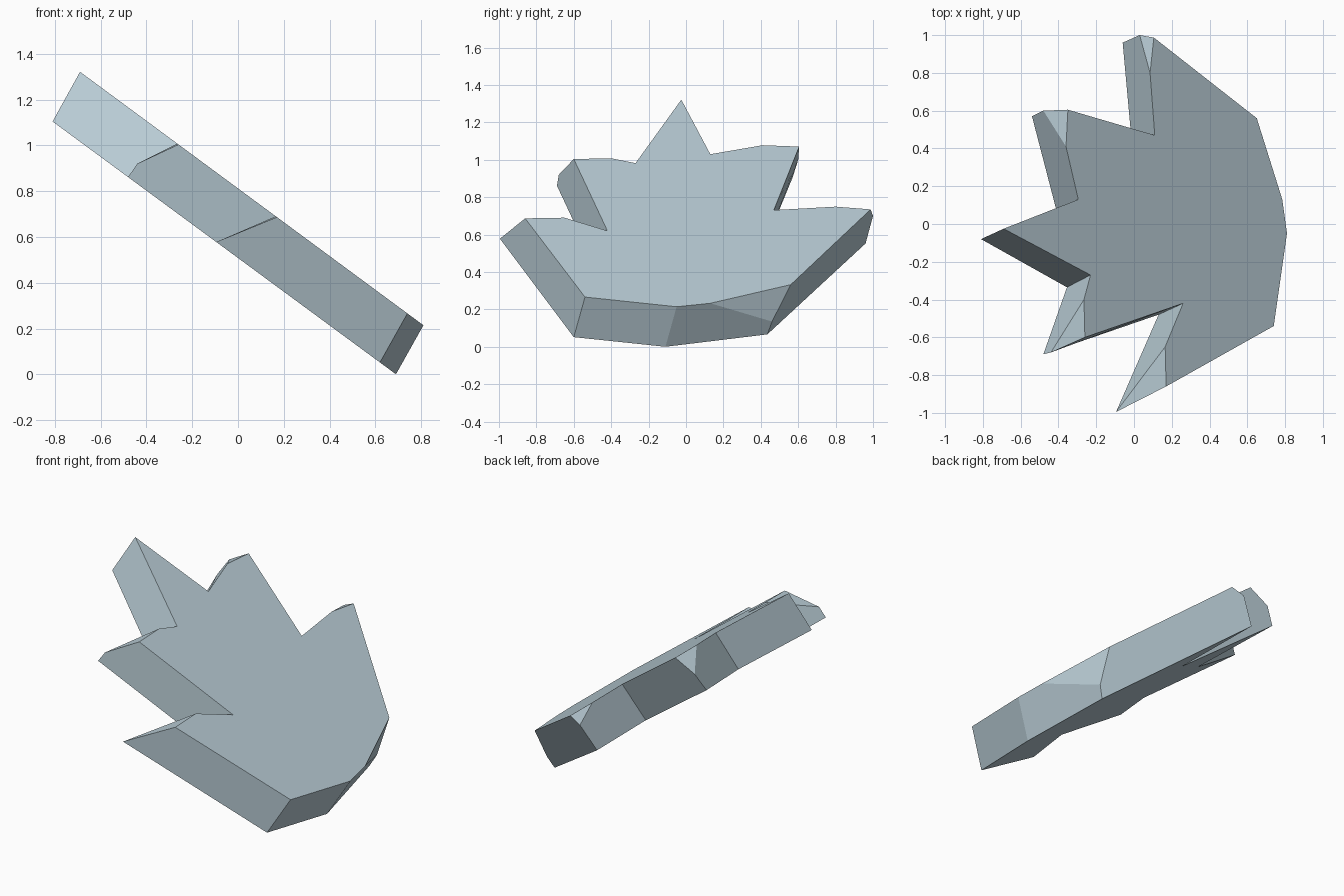
import bpy, bmesh

if "Cube" in bpy.data.objects:
    bpy.data.objects.remove(bpy.data.objects["Cube"])

# Outlines (x, y) of the tilted slab; z follows from two parallel sloping planes
top_outline = [(-.69, -.025), (-.295, .13), (-.36, .41), (-.35, .605), (.11, .47),
               (.085, .8), (.105, .987), (.65, .56), (.785, .13), (.81, -.05),
               (.74, -.54), (.17, -.86), (.165, -.65), (.26, -.42), (-.26, -.6),
               (-.265, -.4), (-.23, -.27)]
bottom_outline = [(-.81, -.08), (-.41, .07), (-.54, .57), (-.01, .41), (-.06, .96),
                  (.6, .435), (.69, -.11), (.62, -.6), (-.095, -.995), (.13, -.48),
                  (-.48, -.69), (-.355, -.335)]
# Corner points of the chipped lobes, part way down the rim
chips = [(-.48, .6, 1.0), (.03, 1.0, .70), (.635, .46, .135), (-.44, -.68, .92)]

bm = bmesh.new()
v = {}
for i, (x, y) in enumerate(top_outline):
    v[f"t{i}"] = bm.verts.new((x, y, .812 - .738 * x))
for i, (x, y) in enumerate(bottom_outline):
    v[f"b{i}"] = bm.verts.new((x, y, .508 - .736 * x))
for i, p in enumerate(chips):
    v[f"m{i}"] = bm.verts.new(p)

# Broad faces
bm.faces.new([v[f"t{i}"] for i in range(len(top_outline))])
bm.faces.new([v[f"b{i}"] for i in reversed(range(len(bottom_outline)))])

# Rim faces
rim = """b0 b1 t1 t0|b1 b2 m0 t2 t1|m0 t3 t2|b2 b3 t4 t3 m0|b3 b4 m1 t5 t4|m1 t6 t5
|b4 b5 m2 t7 t6 m1|m2 t8 t7|b5 b6 t9 t8 m2|b6 b7 t10 t9|b7 b8 t11 t10|b8 t12 t11
|b8 b9 t13 t12|b9 b10 m3 t14 t13|m3 t15 t14|b10 b11 t16 t15 m3|b11 b0 t0 t16"""
for names in rim.split("|"):
    bm.faces.new([v[n] for n in names.split()])
bmesh.ops.recalc_face_normals(bm, faces=bm.faces)

mesh = bpy.data.meshes.new("jagged_slab")
bm.to_mesh(mesh)
bm.free()
slab = bpy.data.objects.new("jagged_slab", mesh)
bpy.context.collection.objects.link(slab)

mat = bpy.data.materials.new("pale blue grey")
mat.diffuse_color = (.48, .60, .66, 1)
mat.use_nodes = True
mat.node_tree.nodes["Principled BSDF"].inputs["Base Color"].default_value = mat.diffuse_color
mesh.materials.append(mat)
